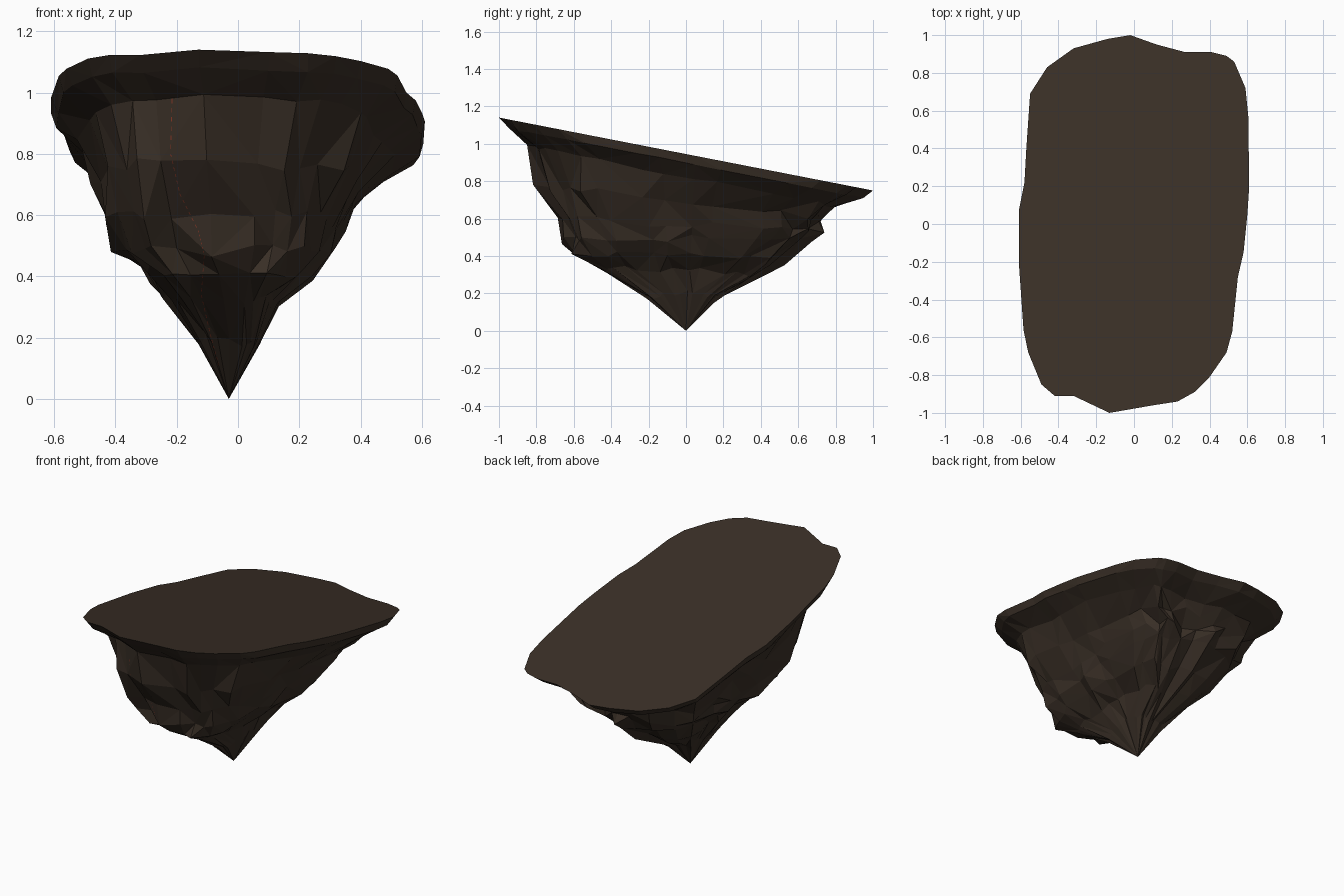
import bpy, bmesh, random
from mathutils import Vector
from mathutils.bvhtree import BVHTree

if "Cube" in bpy.data.objects:
    bpy.data.objects.remove(bpy.data.objects["Cube"])

random.seed(7)


def material(name, rgb):
    m = bpy.data.materials.new(name)
    m.diffuse_color = (*rgb, 1)
    m.use_nodes = True
    m.node_tree.nodes["Principled BSDF"].inputs["Base Color"].default_value = m.diffuse_color
    return m


def add_object(name, bm, mat):
    me = bpy.data.meshes.new(name)
    bm.to_mesh(me)
    ob = bpy.data.objects.new(name, me)
    me.materials.append(mat)
    bpy.context.collection.objects.link(ob)
    return ob


rock_mat = material("dark brown rock", (0.042, 0.029, 0.020))
seam_mat = material("dull red seam", (0.25, 0.04, 0.02))

# Plan outline of the slanted flat top
outline = [(.60, .05), (.61, .2), (.605, .57), (.59, .72), (.53, .86), (.49, .89),
           (.41, .91), (.27, .91), (.12, .95), (-.02, 1), (-.14, .98), (-.32, .93),
           (-.46, .83), (-.55, .69), (-.57, .4), (-.58, .22), (-.61, .07), (-.61, -.2),
           (-.585, -.56), (-.56, -.68), (-.49, -.85), (-.42, -.91), (-.32, -.91),
           (-.13, -1), (.1, -.96), (.23, -.94), (.32, -.89), (.40, -.81),
           (.49, -.68), (.52, -.57), (.55, -.28), (.58, -.15)]

# Rock layers: front reach, back reach, left, right, z at front / middle / back
layers = [(.95, .95, .595, .60, 1.08, .90, .71),
          (.84, .83, .52, .51, .99, .82, .66),
          (.81, .77, .475, .42, .77, .70, .60),
          (.73, .72, .44, .35, .60, .57, .53),
          (.67, .66, .41, .32, .48, .50, .48),
          (.65, .52, .32, .25, .42, .42, .36),
          (.48, .38, .24, .14, .33, .33, .28),
          (.22, .17, .13, .08, .19, .20, .17)]

# Rock body
bm = bmesh.new()
rings = [[bm.verts.new((x, y, .945 - .195 * y)) for x, y in outline]]
for i, (yf, yb, xl, xr, zf, zm, zb) in enumerate(layers):
    rough = .015 if i == 0 else .04 if i == 1 else .09
    ring = []
    for x, y in outline:
        s = 1 + random.uniform(-rough, rough * .35)
        z = zm + ((zf if y < 0 else zb) - zm) * abs(y)
        z += random.uniform(-.25, .25) * rough
        ring.append(bm.verts.new((x / .61 * (xl if x < 0 else xr) * s,
                                  y * (yf if y < 0 else yb) * s, z)))
    rings.append(ring)
tip = bm.verts.new((-.03, 0, 0))
n = len(outline)
bm.faces.new(rings[0])
for a, b in zip(rings, rings[1:]):
    for i in range(n):
        j = (i + 1) % n
        if random.random() < .5:
            bm.faces.new((a[i], b[i], b[j]))
            bm.faces.new((a[i], b[j], a[j]))
        else:
            bm.faces.new((a[i], b[i], a[j]))
            bm.faces.new((a[j], b[i], b[j]))
for i in range(n):
    bm.faces.new((rings[-1][i], tip, rings[-1][(i + 1) % n]))
bmesh.ops.recalc_face_normals(bm, faces=bm.faces)
add_object("rock_body", bm, rock_mat)
tree = BVHTree.FromBMesh(bm)
bm.free()

# Hairline broken seam running down the front of the rock
path = [(-.215, .98), (-.22, .80), (-.19, .67), (-.13, .55), (-.11, .47),
        (-.12, .34), (-.09, .21), (-.06, .10)]
bm = bmesh.new()
for (x0, z0), (x1, z1) in zip(path, path[1:]):
    for k in range(0, 12, 2):
        quad = []
        for t, w in ((k, -1), (k, 1), (k + 1, 1), (k + 1, -1)):
            x, z = x0 + (x1 - x0) * t / 12 + w * .0012, z0 + (z1 - z0) * t / 12
            hit = tree.ray_cast(Vector((x, -3, z)), Vector((0, 1, 0)))[0]
            if hit:
                quad.append(bm.verts.new(hit + Vector((0, -.002, 0))))
        if len(quad) == 4:
            bm.faces.new(quad)
add_object("red_seam", bm, seam_mat)
bm.free()
